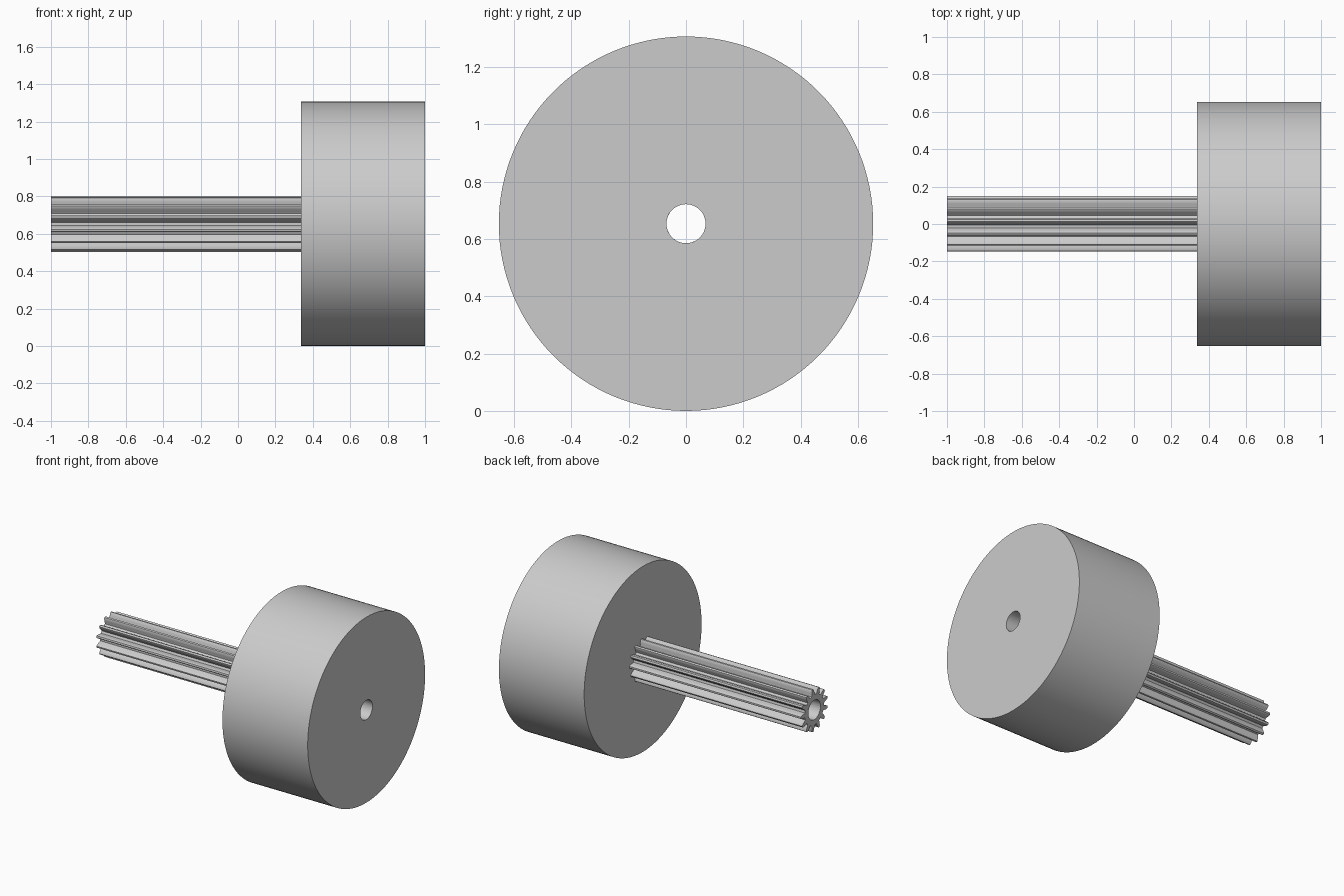
import bpy, bmesh
from math import sin, cos, tau, radians

CENTRE_Z = 0.653
BORE = 0.068
TEETH = 13

if "Cube" in bpy.data.objects:
    bpy.data.objects.remove(bpy.data.objects["Cube"], do_unlink=True)

grey = bpy.data.materials.new("light grey")
grey.use_nodes = True
colour = (0.6, 0.6, 0.6, 1)
grey.diffuse_color = colour
grey.node_tree.nodes["Principled BSDF"].inputs["Base Color"].default_value = colour


def bored_bar(name, profile, x0, x1):
    """Extrude a polar (angle, radius) outline along x, with a round bore."""
    bm = bmesh.new()

    def ring(x, bore):
        return [bm.verts.new((x, cos(a) * (BORE if bore else r), sin(a) * (BORE if bore else r)))
                for a, r in profile]

    rings = [ring(x0, False), ring(x1, False), ring(x1, True), ring(x0, True)]
    n = len(profile)
    for k in range(4):
        a, b = rings[k], rings[(k + 1) % 4]
        for i in range(n):
            j = (i + 1) % n
            bm.faces.new((a[i], a[j], b[j], b[i]))
    bmesh.ops.recalc_face_normals(bm, faces=bm.faces)
    mesh = bpy.data.meshes.new(name)
    bm.to_mesh(mesh)
    bm.free()
    mesh.materials.append(grey)
    obj = bpy.data.objects.new(name, mesh)
    obj.location.z = CENTRE_Z
    bpy.context.collection.objects.link(obj)
    bpy.ops.object.select_all(action="DESELECT")
    obj.select_set(True)
    bpy.context.view_layer.objects.active = obj
    bpy.ops.object.shade_smooth_by_angle(angle=radians(25))


# Wide round drum
drum = [(tau * i / 128, 0.653) for i in range(128)]
bored_bar("drum", drum, 0.336, 1.0)

# Long toothed pinion shaft: one tooth outline repeated around the axis
half_tooth = [(0.08, 0.150), (0.14, 0.145), (0.22, 0.130), (0.27, 0.115), (0.34, 0.106)]
tooth = [(-f, r) for f, r in reversed(half_tooth)] + half_tooth
pinion = [(tau * (t + f) / TEETH, r) for t in range(TEETH) for f, r in tooth]
bored_bar("pinion_shaft", pinion, -1.0, 0.336)
